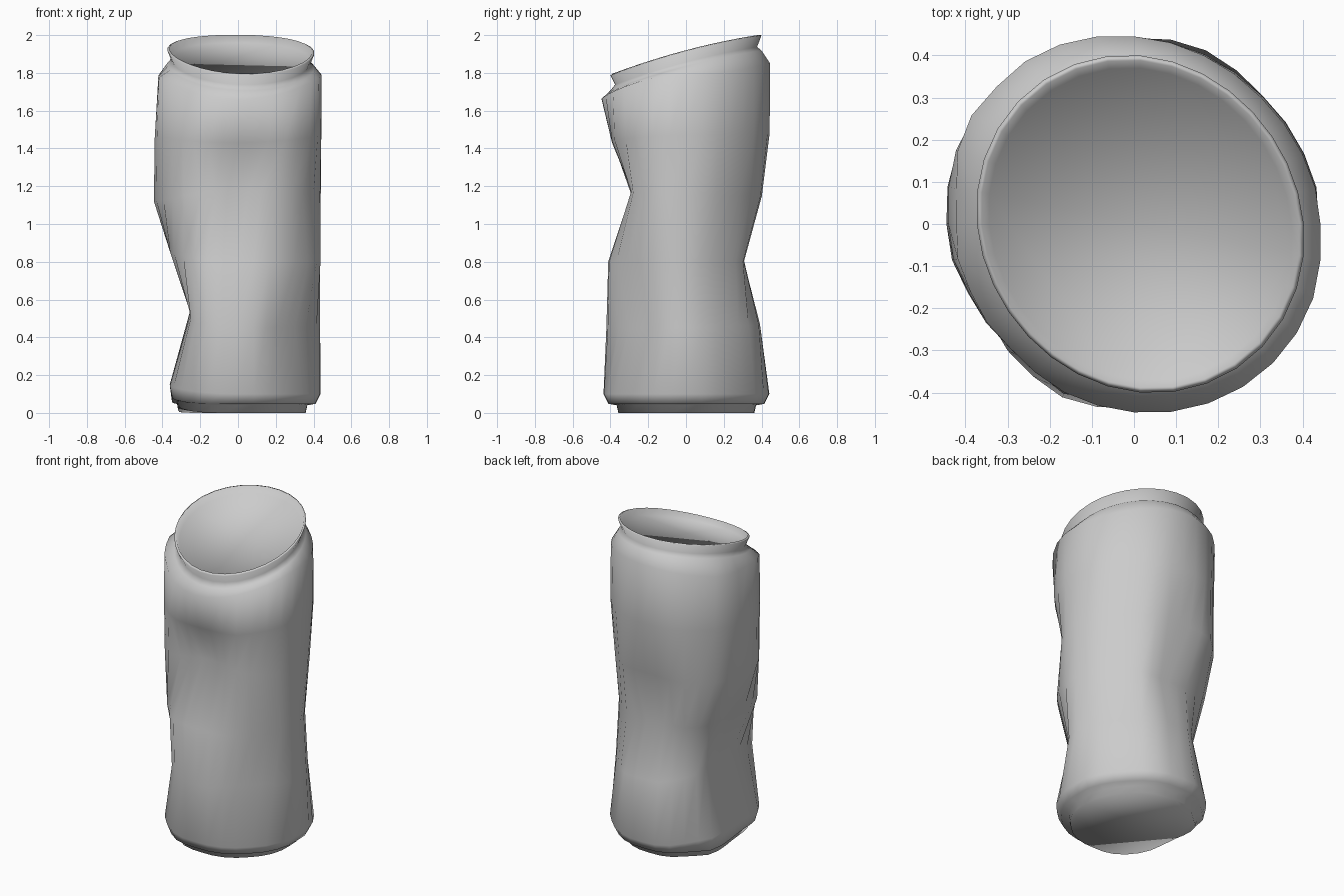
import bpy, bmesh
from math import cos, sin, pi, radians, exp

if "Cube" in bpy.data.objects:
    bpy.data.objects.remove(bpy.data.objects["Cube"])

SIDES = 32

# Crushed wall: for each direction, how far each of six rings reaches outward
REACH = {
    0:   (.435, .437, .437, .437, .44, .442),
    30:  (.433, .405, .388, .415, .435, .432),
    45:  (.43, .39, .37, .40, .43, .425),
    90:  (.44, .39, .305, .40, .442, .445),
    135: (.41, .34, .40, .45, .45, .46),
    180: (.36, .25, .36, .445, .44, .42),
    207: (.41, .37, .405, .425, .422, .418),
    225: (.425, .40, .41, .41, .415, .415),
    270: (.435, .42, .41, .29, .39, .447),
    315: (.44, .355, .435, .40, .45, .47),
}
# Ring heights at right, back, left, front
HEIGHTS = [(.10, .10, .15, .10), (.45, .47, .55, .45), (.80, .80, .86, .80),
           (1.15, 1.15, 1.12, 1.18), (1.47, 1.48, 1.46, 1.43),
           (1.79, 1.85, 1.78, 1.66)]
ANGLES = [2 * pi * i / SIDES for i in range(SIDES)]


def oval(a, size, stretch):
    return size + stretch * cos(2 * (a - radians(135)))


def wall_ring(k):
    """One ring of the wall: an oval flattened by the dents."""
    radii = []
    for a in ANGLES:
        r = oval(a, .447, .004 * k)
        for d, reach in REACH.items():
            c = cos(a - radians(d))
            if c > .3:
                r = min(r, reach[k] / c)
        if k == 3:  # hollow in the middle of the front dent
            r -= .025 * exp(-((a - radians(270)) / .3) ** 2)
        radii.append(r)
    ring = []
    for i, a in enumerate(ANGLES):
        r = .8 * radii[i] + .1 * (radii[i - 1] + radii[(i + 1) % SIDES])
        q = a / (pi / 2)
        n, f = int(q + 1e-6) % 4, q - int(q + 1e-6)
        f = (1 - cos(pi * f)) / 2
        z = HEIGHTS[k][n] * (1 - f) + HEIGHTS[k][(n + 1) % 4] * f
        ring.append((r * cos(a), r * sin(a), z))
    return ring


def base_ring(scale, z):
    """Stepped base, bent up a little on the left."""
    ring = []
    for a, (x, y, _) in zip(ANGLES, wall_ring(0)):
        s = scale + (.06 if scale < .9 else .03) * max(0, -cos(a)) ** 4
        lift = .03 * exp(-((a - radians(195)) / .5) ** 2)
        ring.append((x * s, y * s, z + lift))
    return ring


def top_ring(scale, z):
    """Oval rim ring lying in the tilted, slightly bowed top plane."""
    ring = []
    for a in ANGLES:
        r = (oval(a, .394, .017) - .006 * cos(2 * a)) * scale
        x, y = .015 + r * cos(a), r * sin(a)
        ring.append((x, y, z + .265 * y - .14 * y * y))
    return ring


rings = [base_ring(.82, 0), base_ring(.84, .04), base_ring(.94, .048)]
rings += [wall_ring(k) for k in range(6)]
rings += [top_ring(1.0, 1.835), top_ring(.94, 1.857), top_ring(1, 1.915),
          top_ring(.97, 1.92), top_ring(.925, 1.88)]

# Skin the rings, then close the base and the sunken lid
bm = bmesh.new()
loops = [[bm.verts.new(p) for p in ring] for ring in rings]
for lo, hi in zip(loops, loops[1:]):
    for i in range(SIDES):
        j = (i + 1) % SIDES
        bm.faces.new((lo[i], lo[j], hi[j], hi[i]))
bm.faces.new(loops[0][::-1])
bm.faces.new(loops[-1])
for f in bm.faces:
    f.smooth = True
mesh = bpy.data.meshes.new("crushed_can")
bm.to_mesh(mesh)
bm.free()
can = bpy.data.objects.new("crushed_can", mesh)
bpy.context.collection.objects.link(can)
